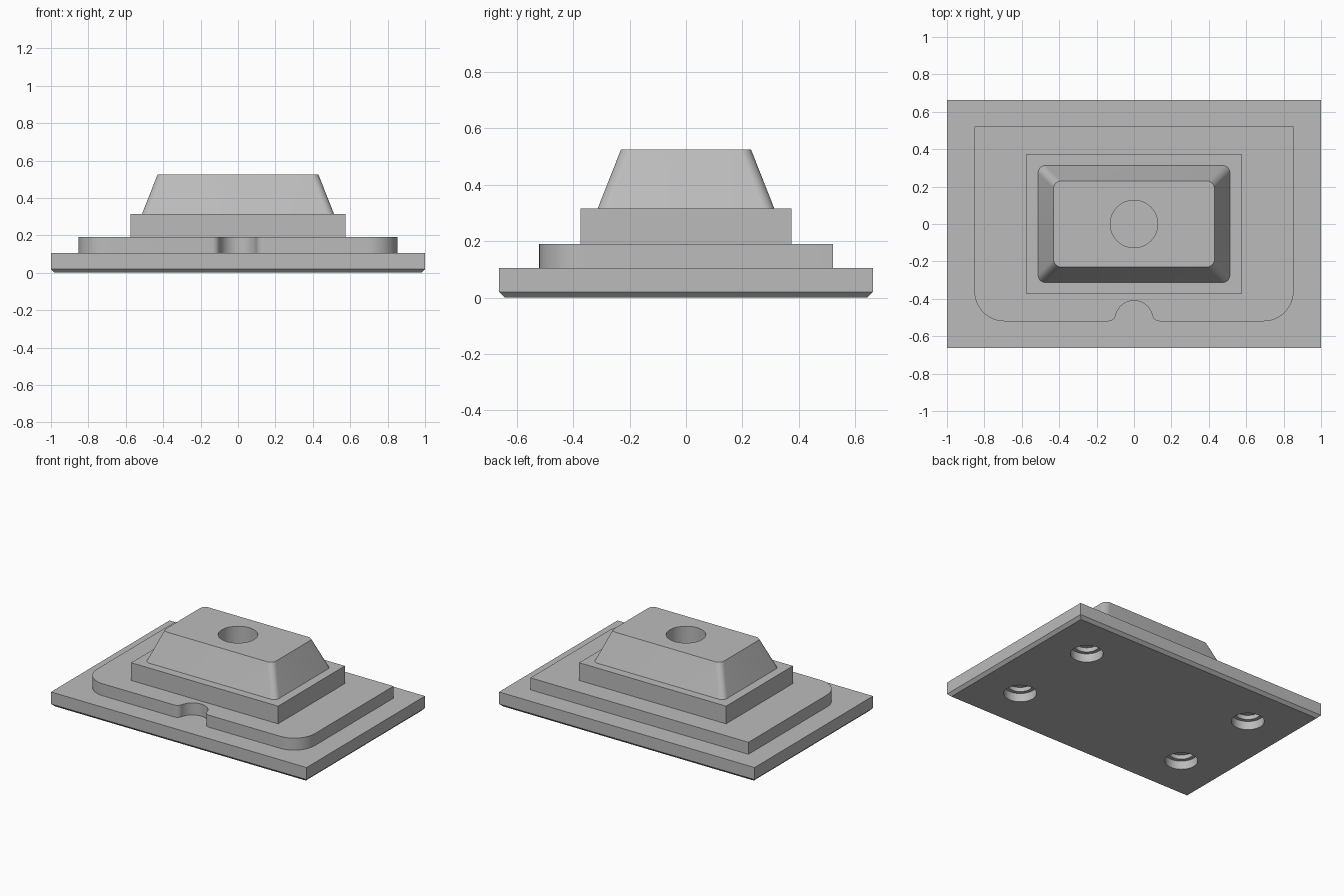
import bpy, bmesh, math

if "Cube" in bpy.data.objects:
    bpy.data.objects.remove(bpy.data.objects["Cube"], do_unlink=True)

grey = bpy.data.materials.new("mid_grey")
grey.use_nodes = True
grey.diffuse_color = (0.5, 0.5, 0.5, 1)
grey.node_tree.nodes["Principled BSDF"].inputs["Base Color"].default_value = (0.5, 0.5, 0.5, 1)


def arc(cx, cy, r, a0, a1, n=12):
    """Points on an arc, angles in degrees."""
    angles = [math.radians(a0 + (a1 - a0) * i / n) for i in range(n + 1)]
    return [(cx + r * math.cos(a), cy + r * math.sin(a)) for a in angles]


def rectangle(hx, hy, r=0):
    """Counter-clockwise rectangle outline, optionally with round corners."""
    corners = [(1, 1, 0), (-1, 1, 90), (-1, -1, 180), (1, -1, 270)]
    if r == 0:
        return [(sx * hx, sy * hy) for sx, sy, a in corners]
    return [p for sx, sy, a in corners
            for p in arc(sx * (hx - r), sy * (hy - r), r, a, a + 90, 8)]


def loft(name, sections):
    """Closed solid through (z, outline) sections of equal point count."""
    bm = bmesh.new()
    rings = [[bm.verts.new((x, y, z)) for x, y in pts] for z, pts in sections]
    for low, high in zip(rings, rings[1:]):
        for i in range(len(low)):
            j = (i + 1) % len(low)
            bm.faces.new((low[i], low[j], high[j], high[i]))
    bm.faces.new(rings[0][::-1])
    bm.faces.new(rings[-1])
    mesh = bpy.data.meshes.new(name)
    bm.to_mesh(mesh)
    bm.free()
    mesh.materials.append(grey)
    ob = bpy.data.objects.new(name, mesh)
    bpy.context.collection.objects.link(ob)
    return ob


def drill(ob, x, y, sections):
    """Cut a round, possibly stepped, hole given as (z, radius) sections."""
    cutter = loft("cutter", [(z, arc(x, y, r, 0, 352.5, 47)) for z, r in sections])
    cutter.hide_render = True
    mod = ob.modifiers.new("hole", "BOOLEAN")
    mod.operation, mod.solver, mod.object = "DIFFERENCE", "EXACT", cutter
    bpy.context.view_layer.objects.active = ob
    bpy.ops.object.modifier_apply(modifier=mod.name)
    bpy.data.objects.remove(cutter, do_unlink=True)


# Base plate with chamfered underside and four stepped blind holes
base = loft("base_plate", [(0, rectangle(0.98, 0.642)), (0.02, rectangle(1, 0.662)),
                           (0.105, rectangle(1, 0.662))])
for sx in (-1, 1):
    for sy in (-1, 1):
        drill(base, sx * 0.67, sy * 0.33,
              [(-0.1, 0.105), (0.06, 0.105), (0.06, 0.08), (0.09, 0.08)])

# Lower step: round front corners and a filleted thumb notch
hx, hy, r = 0.853, 0.52, 0.16
half = [(hx, hy)] + arc(hx - r, r - hy, r, 0, -90)
half += arc(0.137, -0.48, 0.04, 270, 192, 8)
half += arc(0, -0.51, 0.1, 12, 90)
outline = half + [(-x, y) for x, y in half[-2::-1]]
outline.reverse()
lower = loft("lower_step", [(0.105, outline), (0.19, outline)])

# Upper step
upper = loft("upper_step", [(z, rectangle(0.575, 0.373)) for z in (0.19, 0.315)])

# Tapered block with a central socket
block = loft("tapered_block", [(0.315, rectangle(0.513, 0.313, 0.04)),
                               (0.525, rectangle(0.43, 0.23, 0.04))])
drill(block, 0, 0, [(0.32, 0.127), (0.6, 0.127)])

# Smooth curved walls, keep crisp edges
bpy.ops.object.select_all(action="DESELECT")
for ob in (base, lower, upper, block):
    ob.select_set(True)
bpy.context.view_layer.objects.active = base
bpy.ops.object.shade_smooth_by_angle(angle=math.radians(30))
